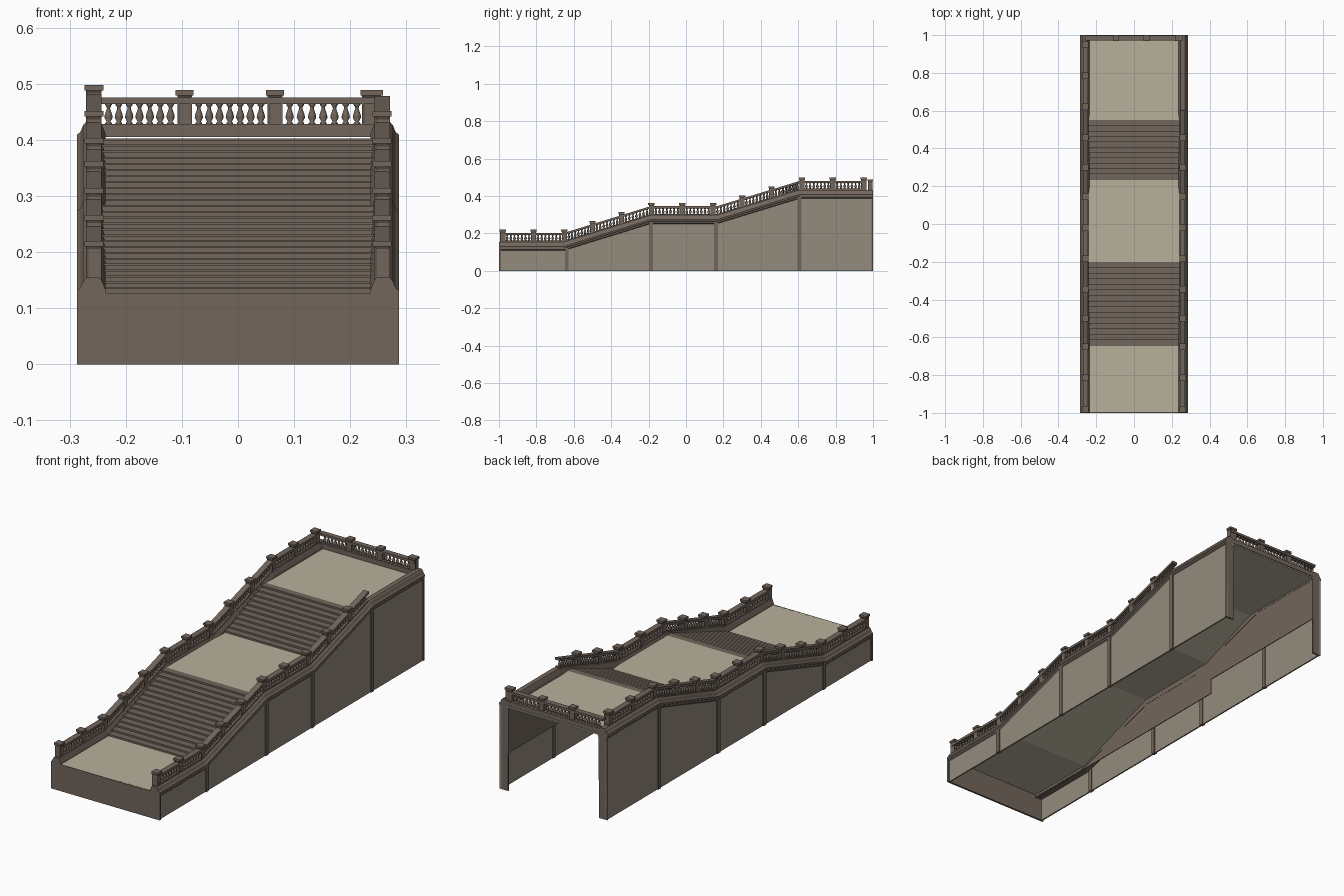
import bpy, bmesh, math
from mathutils import Matrix

if "Cube" in bpy.data.objects:
    bpy.data.objects.remove(bpy.data.objects["Cube"])

def material(name, rgb):
    m = bpy.data.materials.new(name)
    lin = [((c / 255 + 0.055) / 1.055) ** 2.4 for c in rgb]
    m.diffuse_color = (*lin, 1)
    m.use_nodes = True
    m.node_tree.nodes["Principled BSDF"].inputs["Base Color"].default_value = m.diffuse_color
    return m

STONE = material("brown_stone", (114, 102, 92))
PANEL = material("wall_panel", (148, 139, 125))
FLOOR = material("floor_tan", (183, 177, 155))

def finish(bm, name, *mats):
    bmesh.ops.recalc_face_normals(bm, faces=bm.faces[:])
    me = bpy.data.meshes.new(name)
    bm.to_mesh(me)
    bm.free()
    for m in mats:
        me.materials.append(m)
    ob = bpy.data.objects.new(name, me)
    bpy.context.collection.objects.link(ob)
    return ob

def add_box(bm, x0, x1, y0, y1, z0, z1):
    mat = Matrix.Translation(((x0 + x1) / 2, (y0 + y1) / 2, (z0 + z1) / 2)) @ \
        Matrix.Diagonal((abs(x1 - x0), y1 - y0, z1 - z0, 1))
    return bmesh.ops.create_cube(bm, size=1, matrix=mat)["verts"]

def box(name, mat, *dims):
    bm = bmesh.new()
    add_box(bm, *dims)
    return finish(bm, name, mat)

def loft(bm, rings):
    """Bridge matching closed rings and cap both ends."""
    rows = [[bm.verts.new(p) for p in r] for r in rings]
    n = len(rows[0])
    for a, b in zip(rows, rows[1:]):
        for i in range(n):
            j = (i + 1) % n
            bm.faces.new((a[i], a[j], b[j], b[i]))
    bm.faces.new(rows[0])
    bm.faces.new(rows[-1])

def prism(name, mat, poly, x0, x1):
    """Side outline in y,z pushed across x."""
    bm = bmesh.new()
    loft(bm, [[(x, y, z) for y, z in poly] for x in (x0, x1)])
    return finish(bm, name, mat)

# Height line of the parapet along y
KNOTS = [(-1, .155), (-.65, .155), (-.19, .297), (.165, .297), (.61, .433), (1, .433)]

def height(y):
    for (a, za), (b, zb) in zip(KNOTS, KNOTS[1:]):
        if y <= b:
            return za + (zb - za) * (y - a) / (b - a)
    return KNOTS[-1][1]

def line(y0, y1):
    ys = [y0] + [k for k, _ in KNOTS if y0 < k < y1] + [y1]
    return [(y, height(y)) for y in ys]

def sweep(name, section, s, y0, y1):
    bm = bmesh.new()
    loft(bm, [[(s * x, y, r + dz) for x, dz in section] for y, r in line(y0, y1)])
    return finish(bm, name, STONE)

def rect(x0, x1, z0, z1):
    return [(x0, z0), (x1, z0), (x1, z1), (x0, z1)]

def add_post(bm, x, y, z0, z1, w=.028, d=.028):
    """Pedestal with sunk side panels and a cap."""
    vs = add_box(bm, x - w / 2, x + w / 2, y - d / 2, y + d / 2, z0, z1 - .01)
    bm.normal_update()
    faces = {f for v in vs for f in v.link_faces if abs(f.normal.z) < .5}
    bmesh.ops.inset_individual(bm, faces=list(faces), thickness=.007, depth=-.003)
    e = .003
    add_box(bm, x - w / 2 - e, x + w / 2 + e, y - d / 2 - e, y + d / 2 + e, z1 - .01, z1)

TURNING = [(.006, 0), (.006, .08), (.0035, .14), (.0075, .34), (.0065, .48),
           (.003, .75), (.0035, .85), (.006, .92), (.006, 1)]

def add_baluster(bm, x, y, z0, z1, n=8):
    loft(bm, [[(x + r * math.cos(2 * math.pi * i / n), y + r * math.sin(2 * math.pi * i / n),
                z0 + (z1 - z0) * t) for i in range(n)] for r, t in TURNING])

# Floors, flights and front wall
W = .242
LOW, MID, TOP = .127, .284, .402
for name, y0, y1, z in (("lower_landing", -1, -.64, LOW), ("middle_landing", -.2, .24, MID),
                        ("upper_landing", .55, 1, TOP)):
    box(name, FLOOR, -W, W, y0 + (.004 if y0 == -1 else 0), y1, z - .006, z)

def stairs(name, y0, y1, z0, z1, n):
    d, h = (y1 - y0) / n, (z1 - z0) / n
    poly = [(y0, z0 - .006)]
    for i in range(n):
        poly += [(y0 + i * d, z0 + i * h), (y0 + i * d, z0 + (i + .65) * h),
                 (y0 + i * d - .004, z0 + (i + .65) * h), (y0 + i * d - .004, z0 + (i + 1) * h)]
    poly += [(y1, z1), (y1, z1 - .006)]
    ob = prism(name, STONE, poly, -W, W)
    ob.data.materials.append(FLOOR)
    for p in ob.data.polygons:            # sloping soffit
        if p.normal.z < -.5 and p.area > .05:
            p.material_index = 1

stairs("lower_flight", -.64, -.2, LOW, MID, 15)
stairs("upper_flight", .24, .55, MID, TOP, 11)
box("front_wall", STONE, -.287, .287, -1, -.99, 0, LOW)

# Side walls with coping, pilasters and parapets
COPING = [(.281, -.046), (.285, -.042), (.285, -.034), (.287, -.032), (.287, -.024),
          (.281, -.019), (.276, -.007), (.27, 0), (.246, 0), (.242, -.008),
          (.236, -.022), (.236, -.046)]
POSTS = [-.98, -.815, -.65, -.5, -.345, -.185, -.02, .145, .3, .457, .62, .785, .95]
CX = .257

for s, side in ((-1, "left"), (1, "right")):
    top = [(y, r - .03) for y, r in line(-1, 1)]
    prism(side + "_wall_panel", PANEL, [(-1, 0)] + top + [(1, 0)], s * .274, s * .281)
    prism(side + "_inner_skirt", STONE,
          [(-1, .105)] + top + [(1, .18), (.27, .18), (.27, .105)], s * .237, s * .241)
    sweep(side + "_coping", COPING, s, -1, 1)
    box(side + "_back_pier", STONE, s * .24, s * .284, .992, 1, 0, .40)
    bm = bmesh.new()
    for y in (-.638, -.187, .16, .607):
        add_box(bm, s * .27, s * .286, y - .01, y + .01, 0, height(y) - .035)
    finish(bm, side + "_pilasters", STONE)

    # the right parapet stops with a loose rail end before the upper landing
    end = .965 if s < 0 else .6
    sweep(side + "_bottom_rail", rect(CX - .013, CX + .013, -.004, .007), s, -.99, end)
    sweep(side + "_top_rail", rect(CX - .014, CX + .014, .036, .048), s, -.99, end)
    posts = [y for y in POSTS if y < end]
    bm = bmesh.new()
    for y in posts:
        add_post(bm, s * CX, y, height(y) - .008, height(y) + .065)
    finish(bm, side + "_posts", STONE)
    bm = bmesh.new()
    for a, b in zip(posts, posts[1:] + ([.61] if s > 0 else [])):
        a, b = a + .014, b - .014
        for i in range(7):
            y = a + (b - a) * (i + .5) / 7
            add_baluster(bm, s * CX, y, height(y) + .005, height(y) + .038)
    finish(bm, side + "_balusters", STONE).data.shade_smooth()

# Back balustrade
BY = .985
box("back_bottom_rail", STONE, -.257, .262, BY - .013, 1, .405, .428)
box("back_top_rail", STONE, -.257, .25, BY - .013, BY + .013, .464, .475)
xs = [-.256, -.095, .066, .238]
bm = bmesh.new()
for x in xs[1:]:
    add_post(bm, x, BY, .405, .489, .026 if x < .2 else .034, .024)
finish(bm, "back_posts", STONE)
bm = bmesh.new()
for a, b in zip(xs, xs[1:]):
    a, b = a + .016, b - .016
    for i in range(7):
        add_baluster(bm, a + (b - a) * (i + .5) / 7, BY, .427, .465)
finish(bm, "back_balusters", STONE).data.shade_smooth()
